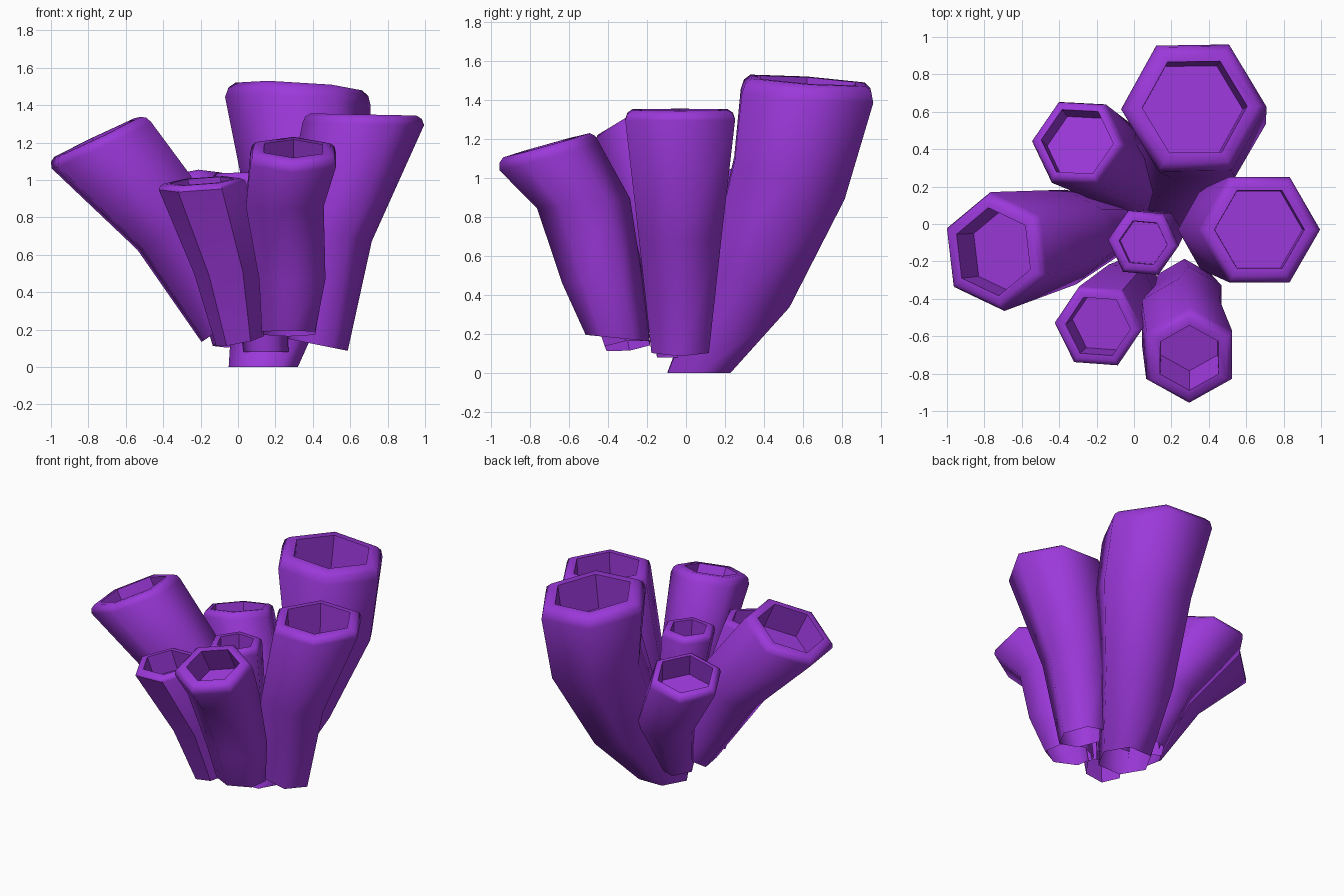
import bpy, bmesh, math
from mathutils import Vector

if "Cube" in bpy.data.objects:
    bpy.data.objects.remove(bpy.data.objects["Cube"])

purple = bpy.data.materials.new("sponge purple")
purple.diffuse_color = (0.33, 0.04, 0.70, 1)
purple.use_nodes = True
purple.node_tree.nodes["Principled BSDF"].inputs["Base Color"].default_value = purple.diffuse_color


def tube(name, phase, rings, depth=0.2, lip=0.05, hole=0.74, smooth=65, bore=None):
    """Hollow six-sided tube, open below. rings = [(centre, radius, plane normal)], bottom to top."""
    bm = bmesh.new()

    def ring(c, r, n):
        q = Vector((0, 0, 1)).rotation_difference(Vector(n).normalized())
        return [bm.verts.new(Vector(c) + q @ Vector((r * math.cos(a), r * math.sin(a), 0)))
                for a in (math.radians(phase + 60 * i) for i in range(6))]

    # outer wall, then rounded lip, then straight hole wall and floor
    loops = [ring(*s) for s in rings]
    c, r, n = rings[-1]
    top, up = Vector(c), Vector(n).normalized()
    down = -Vector(bore or n).normalized()
    loops.append(ring(top + up * lip * 0.65, r * 0.96, n))
    loops.append(ring(top + up * lip, r * 0.87, n))
    loops.append(ring(top + up * lip, r * hole, n))
    walls = len(loops) - 1
    loops.append(ring(top + up * lip + down * depth, r * (hole - 0.02), n))
    flat = []
    for k, (a, b) in enumerate(zip(loops, loops[1:])):
        for i in range(6):
            j = (i + 1) % 6
            f = bm.faces.new((a[i], a[j], b[j], b[i]))
            if k == walls:
                flat.append(f)
    flat.append(bm.faces.new(loops[-1]))
    bm.faces.index_update()
    flat = [f.index for f in flat]
    me = bpy.data.meshes.new(name)
    bm.to_mesh(me)
    bm.free()
    me.materials.append(purple)
    ob = bpy.data.objects.new(name, me)
    bpy.context.collection.objects.link(ob)
    bpy.ops.object.select_all(action='DESELECT')
    ob.select_set(True)
    bpy.context.view_layer.objects.active = ob
    bpy.ops.object.shade_smooth_by_angle(angle=math.radians(smooth))
    for i in flat:  # crisp inside of the hole
        me.polygons[i].use_smooth = False


# tall tube at the back, carrying the base
tube("back_tube", 1, [
    ((0.135, 0.065, 0), 0.185, (0, 0, 1)),
    ((0.25, 0.33, 0.47), 0.27, (0.1, 0.5, 0.85)),
    ((0.36, 0.53, 1.00), 0.345, (0.05, 0.33, 0.93)),
    ((0.32, 0.62, 1.42), 0.39, (0.06, 0.07, 1))], depth=0.25, lip=0.08, hole=0.72)

# right tube
tube("right_tube", 0, [
    ((0.42, -0.03, 0.12), 0.17, (0.2, 0, 1)),
    ((0.475, -0.03, 0.72), 0.245, (0.2, 0, 1)),
    ((0.67, -0.03, 1.30), 0.325, (0.02, 0, 1))], depth=0.22)

# left leaning tube
tube("left_tube", 37, [
    ((-0.08, -0.01, 0.21), 0.15, (-0.55, 0, 0.83)),
    ((-0.34, -0.07, 0.75), 0.255, (-0.55, -0.05, 0.83)),
    ((-0.73, -0.147, 1.185), 0.32, (-0.43, -0.03, 0.9))])

# front tube
tube("front_tube", 30, [
    ((0.27, -0.35, 0.18), 0.165, (0, 0.1, 1)),
    ((0.29, -0.43, 0.48), 0.205, (0, -0.1, 1)),
    ((0.25, -0.525, 0.87), 0.24, (0, -0.1, 1)),
    ((0.295, -0.70, 1.11), 0.265, (0.02, -0.27, 0.96))], lip=0.06, hole=0.68, bore=(0, -0.5, 0.87))

# faceted front left tube
tube("front_left_tube", -4, [
    ((0.01, -0.30, 0.14), 0.13, (-0.2, -0.12, 1)),
    ((-0.055, -0.38, 0.52), 0.182, (-0.12, -0.12, 1)),
    ((-0.19, -0.545, 0.965), 0.235, (-0.08, -0.1, 1))],
    depth=0.15, lip=0.03, smooth=40, bore=(-0.22, -0.18, 1))

# small centre tube
tube("centre_tube", -5, [
    ((0.15, -0.04, 0.08), 0.12, (0, 0, 1)),
    ((0.10, -0.07, 0.55), 0.155, (0, -0.05, 1)),
    ((0.05, -0.10, 1.00), 0.19, (-0.02, 0, 1))], depth=0.15, lip=0.04, hole=0.68)

# back left tube
tube("back_left_tube", -4, [
    ((0.0, 0.12, 0.15), 0.14, (-0.25, 0.25, 0.93)),
    ((-0.035, 0.28, 0.53), 0.215, (-0.22, 0.25, 0.95)),
    ((-0.295, 0.43, 0.95), 0.255, (-0.17, 0.2, 0.96))], depth=0.16, hole=0.77)
